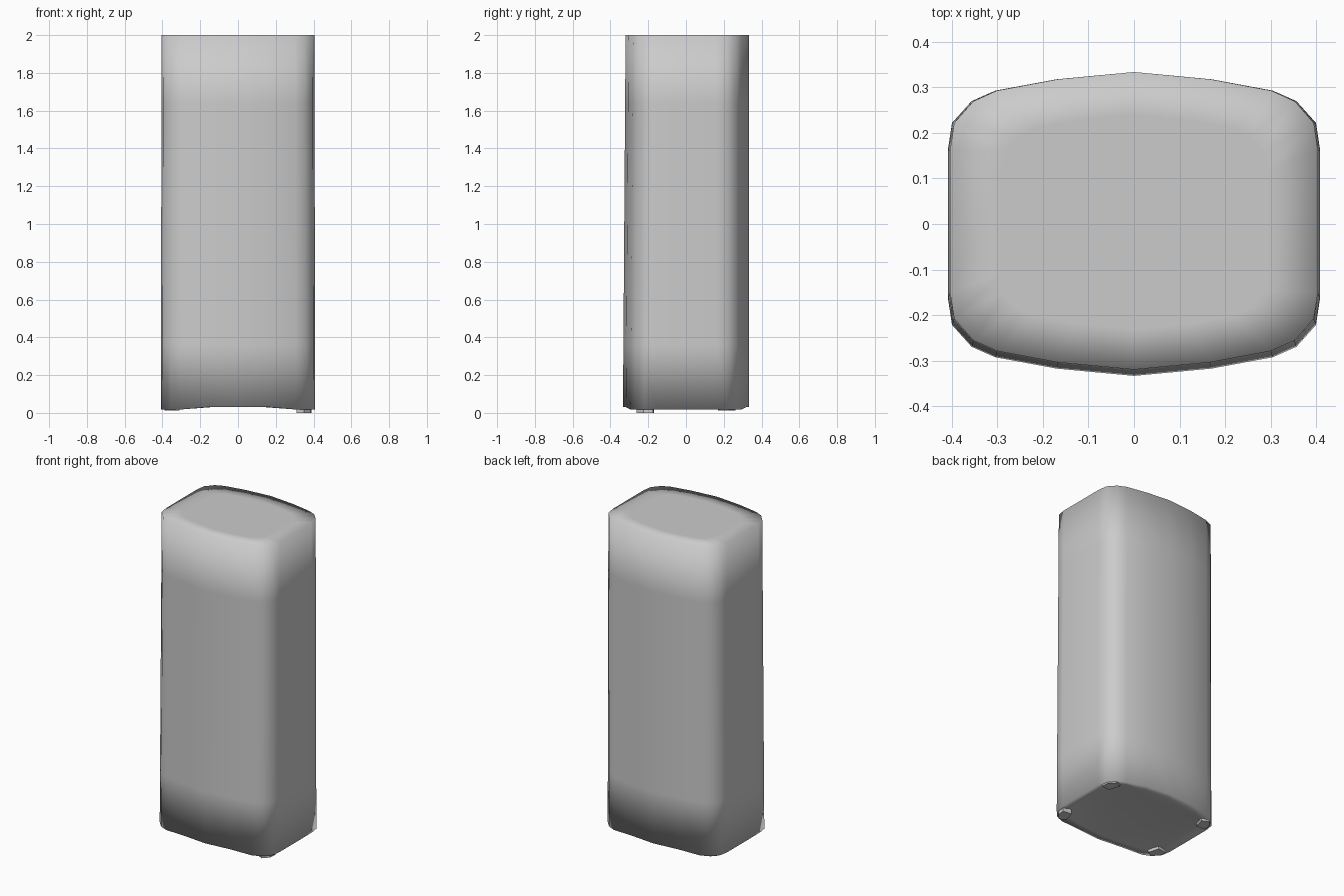
import bpy, bmesh

if "Cube" in bpy.data.objects:
    bpy.data.objects.remove(bpy.data.objects["Cube"])

# Quarter outline of the bowed, round-cornered cross-section
QUARTER = [(0, .334), (.17, .318), (.305, .293), (.357, .27), (.4, .222), (.409, .163)]


def outline():
    right = QUARTER + [(x, -y) for x, y in reversed(QUARTER)]
    return right + [(-x, y) for x, y in reversed(right[1:-1])]


def is_corner(x, y):
    return abs(x) > .3 and abs(y) > .16


def finish(bm, name):
    bmesh.ops.recalc_face_normals(bm, faces=bm.faces)
    mesh = bpy.data.meshes.new(name)
    bm.to_mesh(mesh)
    bm.free()
    obj = bpy.data.objects.new(name, mesh)
    bpy.context.collection.objects.link(obj)
    return obj


# Body: stacked rings, with the front and sides leaning in slightly to the top
bm = bmesh.new()
rings = []
for z, s in [(.03, .86), (.03, 1), (.36, 1), (1.64, 1), (2, 1), (2, .72)]:
    ring = []
    for x, y in outline():
        lean = .014 * z / 2 if y < 0 else 0
        px = x * (1 - .012 * z / 2)
        py = y + lean * min(1, -y / .2) if y < 0 else y
        low = .018 if z < .1 and s == 1 and is_corner(x, y) else z
        ring.append(bm.verts.new((px * s, py * s, low)))
    rings.append(ring)
for a, b in zip(rings, rings[1:]):
    for i in range(len(a)):
        j = (i + 1) % len(a)
        bm.faces.new((a[i], a[j], b[j], b[i]))
bm.faces.new(rings[0])
bm.faces.new(rings[-1])
body = finish(bm, "cabinet_body")
for p in body.data.polygons:
    p.use_smooth = True

# Feet: small pads under the four corners, the front right one reaching the floor
for sx, side in ((-1, "left"), (1, "right")):
    for sy, end in ((-1, "front"), (1, "back")):
        bottom = 0 if (sx, sy) == (1, -1) else .012
        bm = bmesh.new()
        base = [(.309, .24), (.35, .262), (.385, .225), (.39, .175), (.33, .17)]
        face = bm.faces.new([bm.verts.new((x * sx, y * sy, bottom)) for x, y in base])
        new = bmesh.ops.extrude_face_region(bm, geom=[face])["geom"]
        tops = [v for v in new if isinstance(v, bmesh.types.BMVert)]
        bmesh.ops.translate(bm, verts=tops, vec=(0, 0, .035 - bottom))
        finish(bm, f"{end}_{side}_foot")
